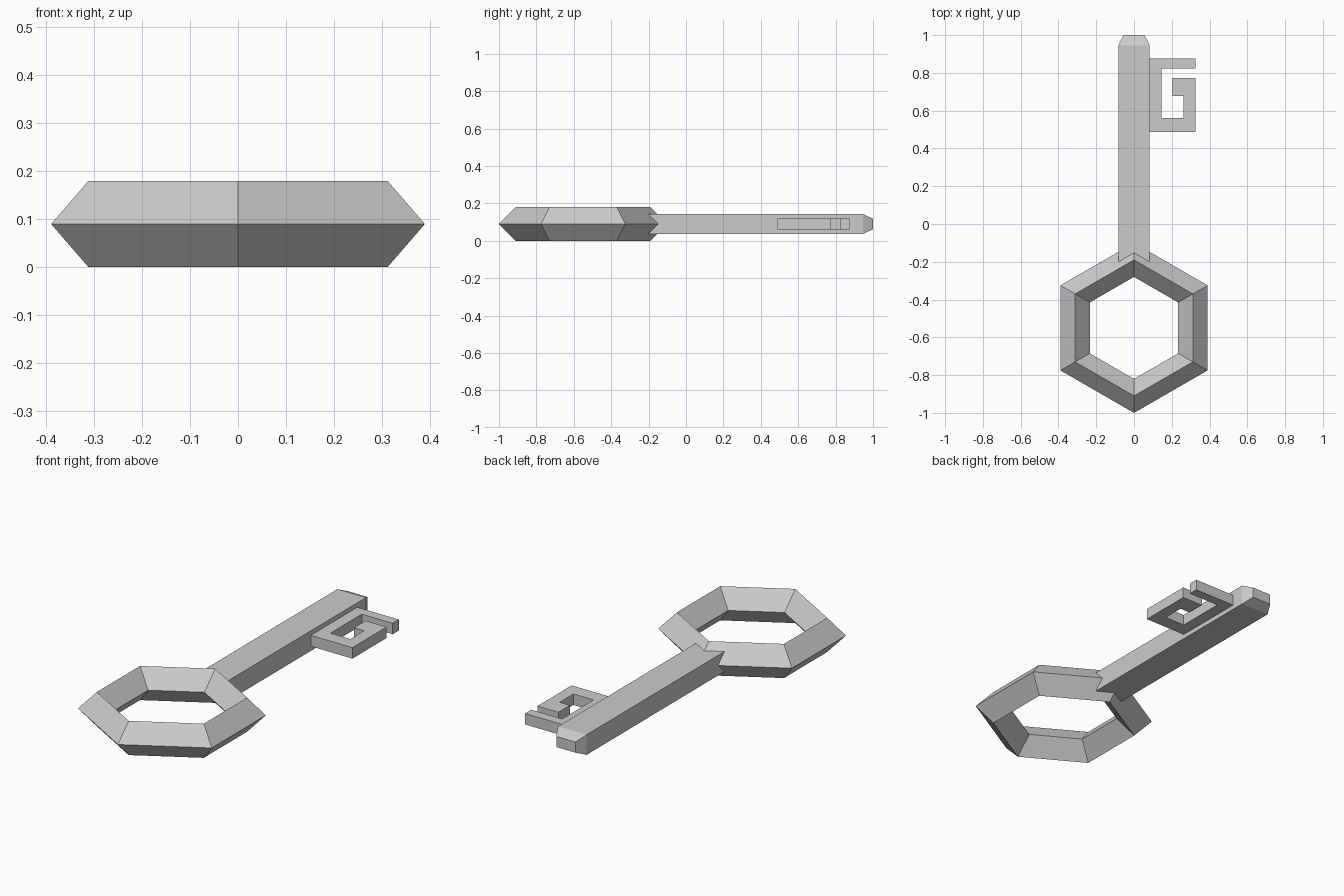
import bpy, bmesh
from math import sin, cos, radians

if "Cube" in bpy.data.objects:
    bpy.data.objects.remove(bpy.data.objects["Cube"], do_unlink=True)

MID_Z = 0.09

metal = bpy.data.materials.new("grey metal")
metal.use_nodes = True
grey = (0.6, 0.6, 0.6, 1)
metal.diffuse_color = grey
metal.node_tree.nodes["Principled BSDF"].inputs["Base Color"].default_value = grey


def finish(name, bm):
    """Turn a bmesh into a flat shaded metal object."""
    bmesh.ops.recalc_face_normals(bm, faces=bm.faces)
    mesh = bpy.data.meshes.new(name)
    bm.to_mesh(mesh)
    bm.free()
    mesh.materials.append(metal)
    obj = bpy.data.objects.new(name, mesh)
    bpy.context.collection.objects.link(obj)
    return obj


def bridge(bm, a, b):
    """Join two closed loops of vertices with quads."""
    for i in range(len(a)):
        j = (i + 1) % len(a)
        bm.faces.new((a[i], a[j], b[j], b[i]))


# Bow: six-sided ring with a diamond cross-section
SIDES, RADIUS, TUBE, BOW_Y = 6, 0.36, 0.09, -0.55
bm = bmesh.new()
sections = []
for i in range(SIDES):
    a = radians(90 + i * 360 / SIDES)
    loop = []
    for k in range(4):
        t = radians(90 * k)
        r = RADIUS + TUBE * cos(t)
        loop.append(bm.verts.new((r * cos(a), BOW_Y + r * sin(a), MID_Z + TUBE * sin(t))))
    sections.append(loop)
for i in range(SIDES):
    bridge(bm, sections[i], sections[(i + 1) % SIDES])
finish("bow_ring", bm)

# Shaft: square bar with a tapered tip, given as (y, half width, half height)
bm = bmesh.new()
loops = []
for y, w, h in ((-0.21, 0.083, 0.053), (0.946, 0.083, 0.053), (1.0, 0.056, 0.028)):
    loops.append([bm.verts.new((sx * w, y, MID_Z + sz * h))
                  for sx, sz in ((-1, -1), (1, -1), (1, 1), (-1, 1))])
for a, b in zip(loops, loops[1:]):
    bridge(bm, a, b)
bm.faces.new(loops[0])
bm.faces.new(loops[-1])
finish("shaft", bm)

# Bit: hooked outline extruded to a plate
HALF = 0.029
outline = [(0.06, 0.488), (0.325, 0.488), (0.325, 0.773), (0.203, 0.773),
           (0.203, 0.677), (0.262, 0.677), (0.262, 0.562), (0.145, 0.562),
           (0.145, 0.824), (0.325, 0.824), (0.325, 0.875), (0.06, 0.875)]
bm = bmesh.new()
low, high = [[bm.verts.new((x, y, MID_Z + s * HALF)) for x, y in outline] for s in (-1, 1)]
bridge(bm, low, high)
bm.faces.new(low)
bm.faces.new(high)
finish("key_bit", bm)
